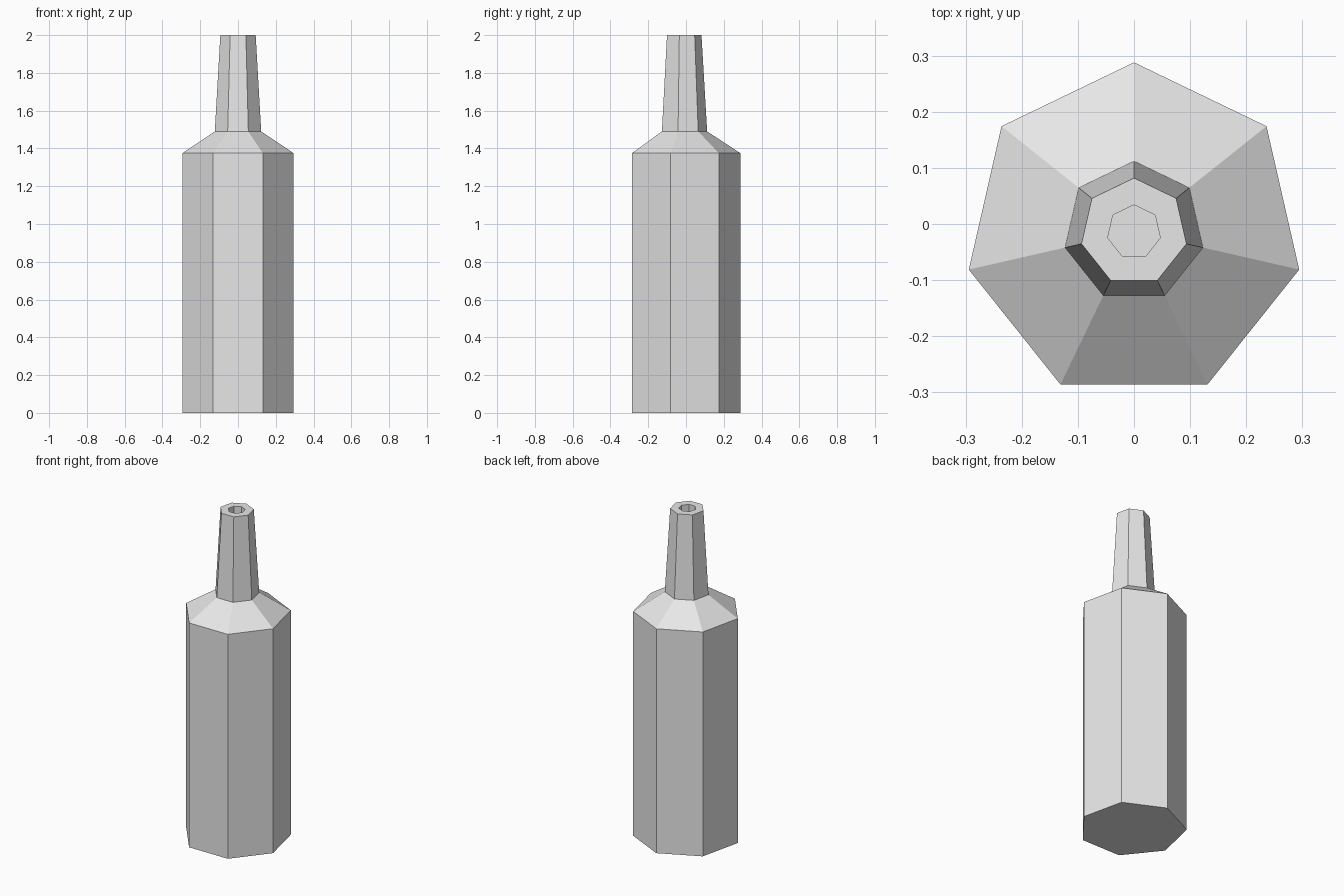
import bpy
import bmesh
from math import sin, cos, tau

cube = bpy.data.objects.get("Cube")
if cube:
    bpy.data.objects.remove(cube, do_unlink=True)

SIDES = 7
CENTRE_Y = -0.014

# Single plain grey
grey = bpy.data.materials.new("light grey")
grey.use_nodes = True
colour = (0.8, 0.8, 0.8, 1)
grey.diffuse_color = colour
grey.node_tree.nodes["Principled BSDF"].inputs["Base Color"].default_value = colour


def add_ring(bm, radius, z):
    """Seven-sided ring with one corner pointing to the back."""
    return [bm.verts.new((-radius * sin(tau * i / SIDES),
                          CENTRE_Y + radius * cos(tau * i / SIDES), z))
            for i in range(SIDES)]


def lathe(name, profile):
    """Closed flat-sided solid from (radius, height) pairs."""
    bm = bmesh.new()
    rings = [add_ring(bm, r, z) for r, z in profile]
    for low, high in zip(rings, rings[1:]):
        for i in range(SIDES):
            j = (i + 1) % SIDES
            bm.faces.new((low[i], low[j], high[j], high[i]))
    bm.faces.new(rings[0][::-1])
    bm.faces.new(rings[-1])
    bmesh.ops.recalc_face_normals(bm, faces=bm.faces)
    mesh = bpy.data.meshes.new(name)
    bm.to_mesh(mesh)
    bm.free()
    mesh.materials.append(grey)
    obj = bpy.data.objects.new(name, mesh)
    bpy.context.collection.objects.link(obj)
    return obj


# Body, shoulder, tapered neck, rim and the bore sunk into the neck
lathe("bottle", [
    (0.302, 0.0),    # base
    (0.302, 1.375),  # top of body
    (0.126, 1.49),   # foot of neck
    (0.096, 2.0),    # outer rim
    (0.048, 2.0),    # inner rim
    (0.048, 1.5),    # bottom of bore
])
